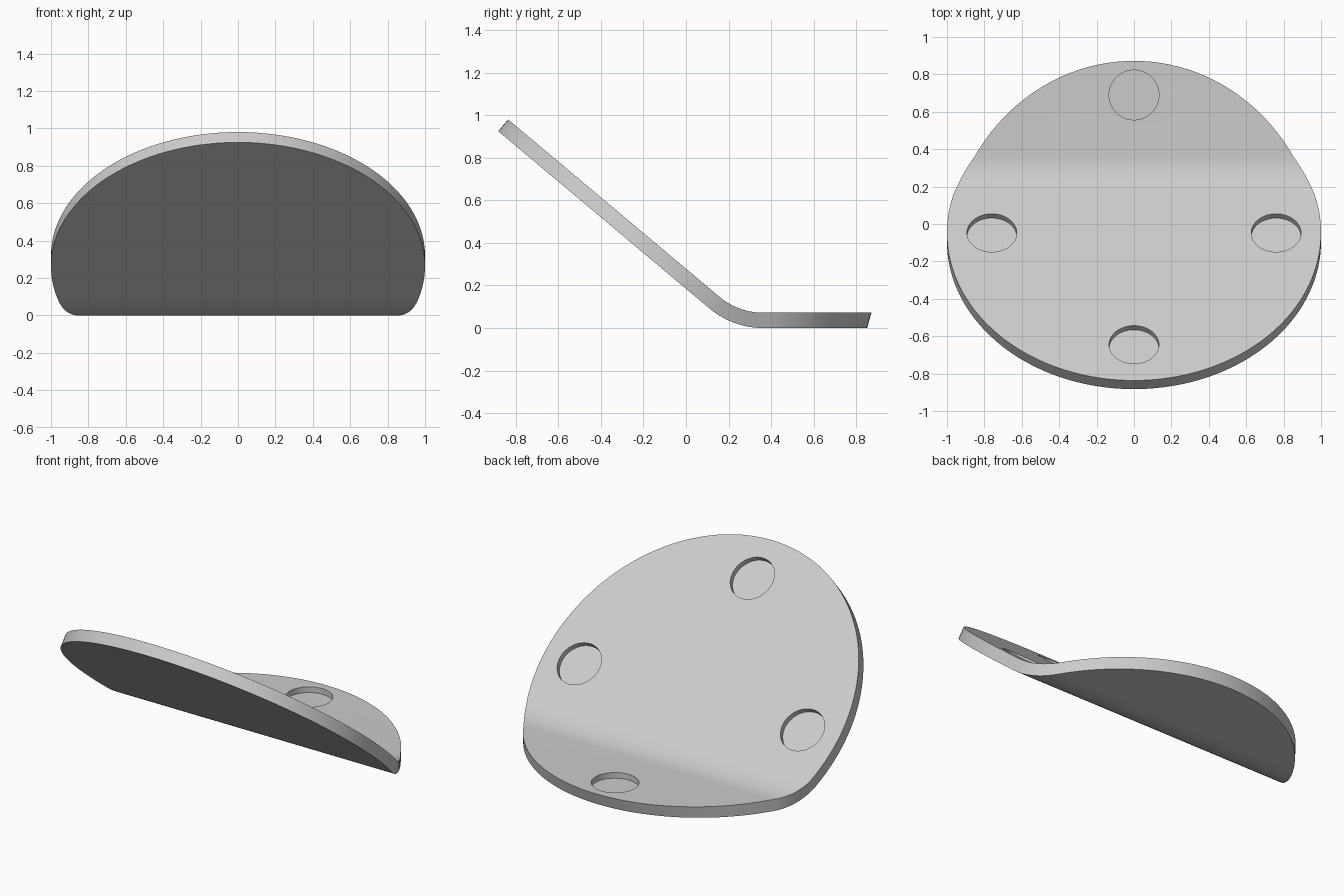
import bpy, bmesh
from math import sin, cos, radians
from mathutils import Vector, Matrix

if "Cube" in bpy.data.objects:
    bpy.data.objects.remove(bpy.data.objects["Cube"], do_unlink=True)

BEND = radians(40)      # angle of the raised front
RADIUS = 0.39           # outer radius of the bend
FOLD_Y = 0.362          # where the flat back begins
FOLD_T = 0.54           # same place along the unrolled disc
HALF = 1.03             # half length of the unrolled disc
THICK = 0.072
DEPTH = 0.035           # recess depth
HOLE_R = 0.133
STEPS = 16


def bend_point(x, t, h):
    """Place a point of the unrolled disc on the bent plate, h above its underside."""
    u = FOLD_T - t
    if u < 0:
        slant = 0.02 * (h / THICK) * (-u / (HALF - FOLD_T))
        return Vector((x, FOLD_Y - u + slant, h))
    ang = min(u / RADIUS, BEND)
    rest = u - ang * RADIUS
    y = FOLD_Y - RADIUS * sin(ang) - rest * cos(ang) + h * sin(ang)
    z = RADIUS * (1 - cos(ang)) + rest * sin(ang) + h * cos(ang)
    return Vector((x, y, z))


def make_object(name, bm):
    mesh = bpy.data.meshes.new(name)
    bm.to_mesh(mesh)
    bm.free()
    ob = bpy.data.objects.new(name, mesh)
    bpy.context.collection.objects.link(ob)
    return ob


grey = bpy.data.materials.new("light grey")
grey.use_nodes = True
color = (0.6, 0.6, 0.6, 1)
grey.diffuse_color = color
grey.node_tree.nodes["Principled BSDF"].inputs["Base Color"].default_value = color

# Round plate: flat disc, sliced across the bend, thickened, then bent
bm = bmesh.new()
bmesh.ops.create_circle(bm, cap_ends=True, segments=160, radius=1,
                        matrix=Matrix.Diagonal((1, HALF, 1, 1)))
for i in range(STEPS + 1):
    t = FOLD_T - RADIUS * BEND * i / STEPS
    bmesh.ops.bisect_plane(bm, geom=bm.verts[:] + bm.edges[:] + bm.faces[:],
                           plane_co=(0, t, 0), plane_no=(0, 1, 0))
ext = bmesh.ops.extrude_face_region(bm, geom=bm.faces[:], use_keep_orig=True)
for v in ext["geom"]:
    if isinstance(v, bmesh.types.BMVert):
        v.co.z = THICK
for v in bm.verts:
    v.co = bend_point(*v.co)
bmesh.ops.recalc_face_normals(bm, faces=bm.faces[:])
plate = make_object("bent_plate", bm)
plate.data.materials.append(grey)

# Four round recesses cut into the upper side
cutters = []
for x, t in ((0, -0.78), (-0.76, 0), (0.76, 0), (0, 0.855)):
    low = bend_point(x, t, THICK - DEPTH)
    high = bend_point(x, t, THICK + DEPTH)
    tilt = BEND if t < FOLD_T else 0
    bm = bmesh.new()
    bmesh.ops.create_cone(bm, cap_ends=True, segments=64, radius1=HOLE_R,
                          radius2=HOLE_R, depth=2 * DEPTH,
                          matrix=Matrix.Translation((low + high) / 2)
                          @ Matrix.Rotation(-tilt, 4, "X"))
    cutter = make_object("recess_cutter", bm)
    cutter.data.materials.append(grey)
    cutter.hide_render = True
    cutters.append(cutter)

bpy.ops.object.select_all(action="DESELECT")
plate.select_set(True)
bpy.context.view_layer.objects.active = plate
for cutter in cutters:
    mod = plate.modifiers.new("recess", "BOOLEAN")
    mod.operation = "DIFFERENCE"
    mod.solver = "EXACT"
    mod.object = cutter
    bpy.ops.object.modifier_apply(modifier=mod.name)
    bpy.data.objects.remove(cutter, do_unlink=True)

bpy.ops.object.shade_smooth_by_angle(angle=radians(30))
